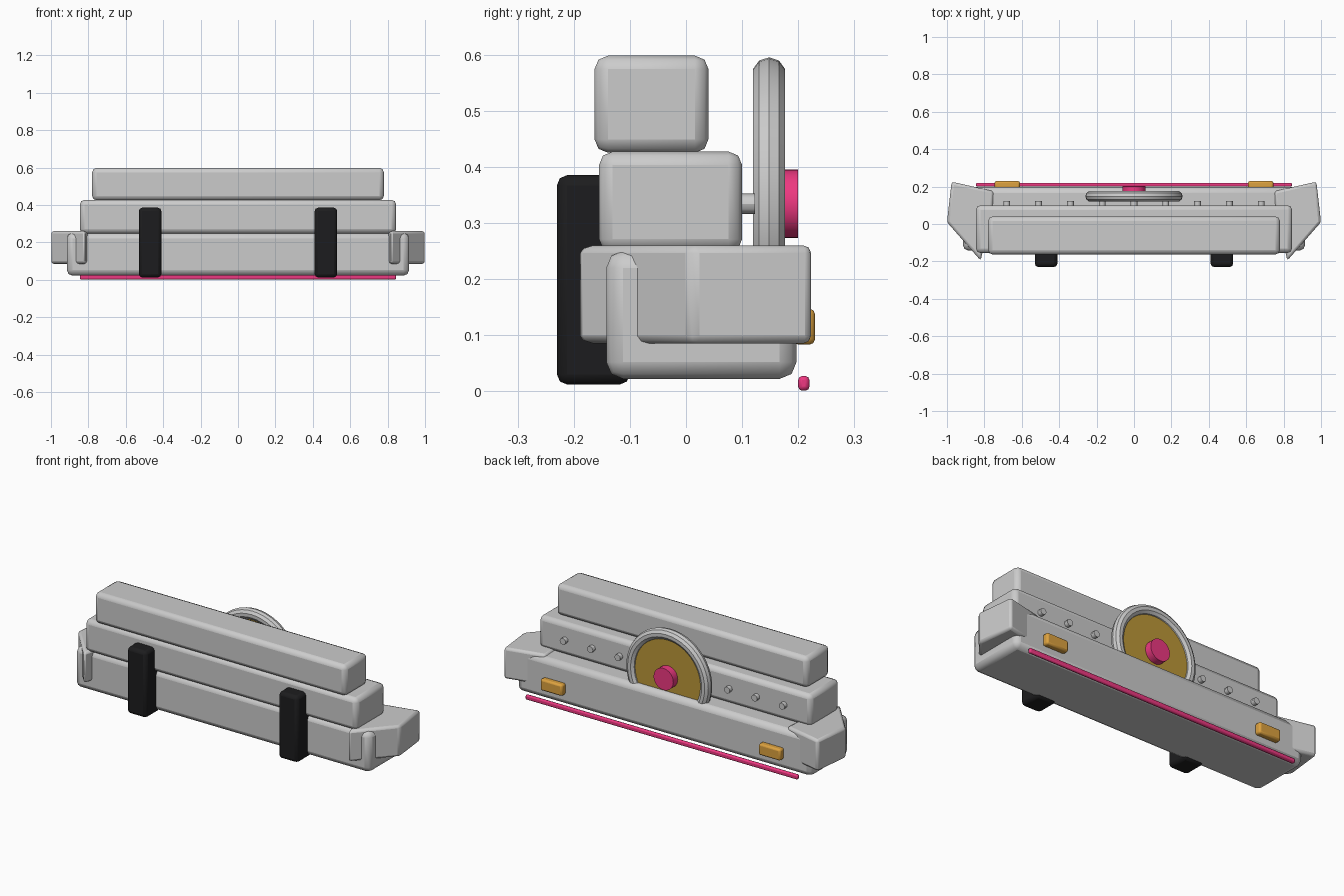
import bpy, bmesh, math

if "Cube" in bpy.data.objects:
    bpy.data.objects.remove(bpy.data.objects["Cube"])


def material(name, color):
    m = bpy.data.materials.new(name)
    m.diffuse_color = (*color, 1)
    m.use_nodes = True
    m.node_tree.nodes["Principled BSDF"].inputs["Base Color"].default_value = m.diffuse_color
    return m


BLACK = material("black", (0.012, 0.012, 0.013))
PINK = material("pink", (0.85, 0.04, 0.22))
GOLD = material("gold", (0.50, 0.31, 0.04))
AMBER = material("amber", (0.72, 0.36, 0.05))


def finish(ob, name, mat=None, bevel=0, segments=2):
    ob.name = name
    if mat:
        ob.data.materials.append(mat)
    if bevel:
        mod = ob.modifiers.new("bevel", "BEVEL")
        mod.width, mod.segments = bevel, segments
        mod.limit_method = "ANGLE"
        mod.angle_limit = math.radians(25)
    bpy.ops.object.select_all(action="DESELECT")
    ob.select_set(True)
    bpy.context.view_layer.objects.active = ob
    bpy.ops.object.shade_smooth_by_angle(angle=math.radians(30))
    return ob


def box(name, x, y, z, bevel, mat=None, segments=2):
    """Bevelled box from (min, max) ranges."""
    bpy.ops.mesh.primitive_cube_add(size=1, location=[sum(r) / 2 for r in (x, y, z)])
    ob = bpy.context.object
    ob.scale = [r[1] - r[0] for r in (x, y, z)]
    bpy.ops.object.transform_apply(location=False, rotation=False, scale=True)
    return finish(ob, name, mat, bevel, segments)


def disc(name, x, z, radius, y0, y1, mat=None, sides=32):
    bpy.ops.mesh.primitive_cylinder_add(
        vertices=sides, radius=radius, depth=y1 - y0,
        location=(x, (y0 + y1) / 2, z), rotation=(math.pi / 2, 0, 0))
    return finish(bpy.context.object, name, mat)


def prism(name, outline, z0, z1, bevel):
    bm = bmesh.new()
    face = bm.faces.new([bm.verts.new((x, y, z0)) for x, y in outline])
    top = bmesh.ops.extrude_face_region(bm, geom=[face])["geom"]
    for v in top:
        if isinstance(v, bmesh.types.BMVert):
            v.co.z = z1
    bmesh.ops.recalc_face_normals(bm, faces=bm.faces)
    me = bpy.data.meshes.new(name)
    bm.to_mesh(me)
    bm.free()
    ob = bpy.data.objects.new(name, me)
    bpy.context.collection.objects.link(ob)
    return finish(ob, name, None, bevel)


# Three stacked bumper beams
box("lower_beam", (-0.915, 0.915), (-0.142, 0.197), (0.022, 0.25), 0.03)
box("middle_beam", (-0.845, 0.845), (-0.155, 0.10), (0.247, 0.427), 0.024)
box("upper_beam", (-0.78, 0.78), (-0.163, 0.04), (0.425, 0.598), 0.024)

# Paired parts: wrap-around corners, upright guards, marker lamps
corner = [(0.75, 0.175), (0.975, 0.226), (1.0, 0.01), (0.82, -0.195), (0.755, 0.08)]
for s, side in ((1, "right"), (-1, "left")):
    prism(f"corner_{side}", [(s * x, y) for x, y in corner], 0.085, 0.26, 0.014)
    box(f"guard_{side}", sorted((s * 0.41, s * 0.53)), (-0.23, -0.10), (0.012, 0.385), 0.018, BLACK)
    box(f"marker_lamp_{side}", sorted((s * 0.61, s * 0.745)), (0.19, 0.23), (0.083, 0.147), 0.01, AMBER)

# Round badge housing: rim, gold plate, hub
bpy.ops.mesh.primitive_torus_add(
    major_radius=0.23, minor_radius=0.03, major_segments=48, minor_segments=10,
    location=(0, 0.148, 0.335), rotation=(math.pi / 2, 0, 0))
finish(bpy.context.object, "badge_rim")
disc("badge_plate", 0, 0.335, 0.225, 0.135, 0.16, GOLD, 48)
disc("badge_hub", 0, 0.334, 0.061, 0.145, 0.20, PINK)

# Row of bolts along the middle beam
for i in range(-4, 5):
    disc(f"bolt_{i + 5}", i * 0.17, 0.334, 0.018, 0.09, 0.123, None, 12)

# Light strip below the rear edge
box("light_strip", (-0.845, 0.845), (0.20, 0.22), (0.001, 0.027), 0.007, PINK)
